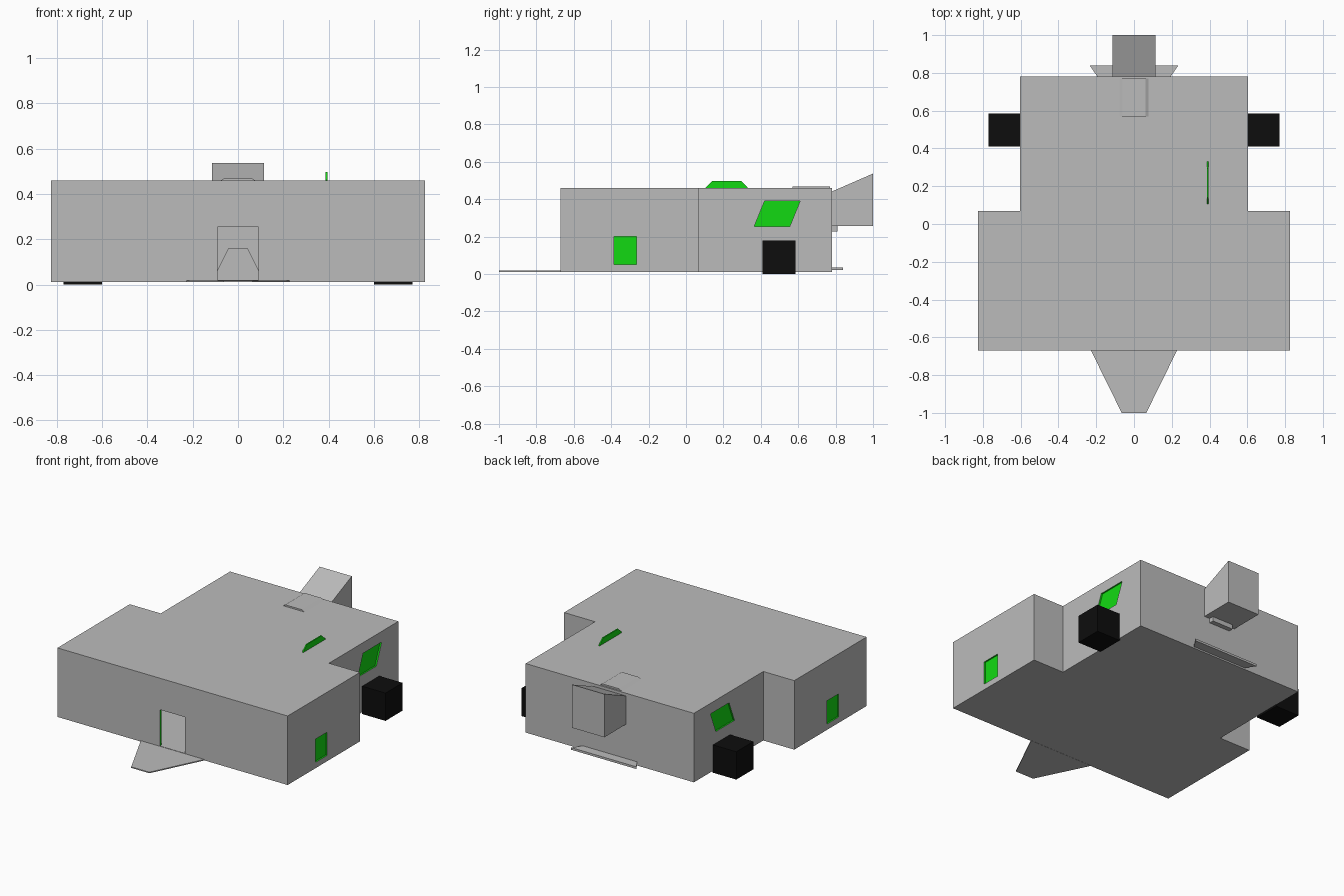
import bpy, bmesh
from mathutils import Vector

if "Cube" in bpy.data.objects:
    bpy.data.objects.remove(bpy.data.objects["Cube"])


def material(name, rgb):
    m = bpy.data.materials.new(name)
    m.diffuse_color = (*rgb, 1)
    m.use_nodes = True
    m.node_tree.nodes["Principled BSDF"].inputs["Base Color"].default_value = m.diffuse_color
    return m


GREY = material("hull grey", (0.5, 0.5, 0.5))
GREEN = material("bright green", (0.006, 0.7, 0.006))
BLACK = material("black", (0.004, 0.004, 0.004))


def prism(name, points, axis, lo, hi, mat):
    """Extrude a 2D outline along an axis (x: y,z  y: x,z  z: x,y)."""
    def place(p, d):
        return {"x": (d, p[0], p[1]), "y": (p[0], d, p[1]), "z": (p[0], p[1], d)}[axis]
    bm = bmesh.new()
    face = bm.faces.new([bm.verts.new(place(p, lo)) for p in points])
    ext = bmesh.ops.extrude_face_region(bm, geom=[face])
    shift = Vector(place((0, 0), hi - lo))
    bmesh.ops.translate(bm, vec=shift,
                        verts=[v for v in ext["geom"] if isinstance(v, bmesh.types.BMVert)])
    bmesh.ops.recalc_face_normals(bm, faces=bm.faces)
    me = bpy.data.meshes.new(name)
    bm.to_mesh(me)
    bm.free()
    me.materials.append(mat)
    ob = bpy.data.objects.new(name, me)
    bpy.context.collection.objects.link(ob)
    return ob


def box(name, x, y, z, mat):
    return prism(name, [(x[0], y[0]), (x[1], y[0]), (x[1], y[1]), (x[0], y[1])], "z", *z, mat)


def cut(target, cutter):
    mod = target.modifiers.new("cut", "BOOLEAN")
    mod.operation, mod.solver, mod.object = "DIFFERENCE", "EXACT", cutter
    mod.material_mode = "TRANSFER"
    bpy.context.view_layer.objects.active = target
    bpy.ops.object.modifier_apply(modifier=mod.name)
    bpy.data.objects.remove(cutter)


def footprint(t):
    """T-shaped hull outline, inset by t."""
    right = [(0.825 - t, -0.67 + t), (0.825 - t, 0.07 - t),
             (0.603 - t, 0.07 - t), (0.603 - t, 0.78 - t)]
    return right + [(-x, y) for x, y in reversed(right)]


# Hollow hull
hull = prism("hull", footprint(0), "z", 0.012, 0.459, GREY)
cut(hull, prism("cutter", footprint(0.015), "z", 0.02, 0.445, GREY))

# Front doorway and recessed green side windows
cut(hull, box("cutter", (-0.09, 0.09), (-0.7, -0.64), (0.02, 0.255), GREEN))
square = [(-0.385, 0.05), (-0.265, 0.05), (-0.265, 0.2), (-0.385, 0.2)]
slanted = [(0.365, 0.255), (0.555, 0.255), (0.61, 0.39), (0.42, 0.39)]
for s in (-1, 1):
    for outline, wall in ((square, 0.825), (slanted, 0.603)):
        a, b = sorted((s * (wall - 0.01), s * (wall + 0.05)))
        cut(hull, prism("cutter", outline, "x", a, b, GREEN))

# Door threshold stays grey like the floor
grey_index = hull.data.materials.find(GREY.name)
for p in hull.data.polygons:
    if p.normal.z > 0.5 and abs(p.center.x) < 0.1 and p.center.y < -0.6:
        p.material_index = grey_index

# Interior partitions
partition = box("partition_front", (-0.405, 0.405), (0.04, 0.05), (0.015, 0.455), GREY)
cut(partition, prism("cutter", [(-0.11, 0.02), (0.11, 0.02), (0.04, 0.16), (-0.04, 0.16)],
                     "y", 0.0, 0.1, GREY))
box("partition_side", (0.397, 0.407), (0.05, 0.36), (0.015, 0.455), GREY)
box("partition_rear", (0.407, 0.592), (0.35, 0.36), (0.015, 0.455), GREY)

# Green hatch standing through the roof
prism("roof_hatch", [(0.105, 0.4), (0.14, 0.36), (0.295, 0.36), (0.33, 0.4),
                     (0.33, 0.462), (0.295, 0.497), (0.14, 0.497), (0.105, 0.462)],
      "x", 0.387, 0.395, GREEN)

# Front ramp and rear ledge
prism("front_ramp", [(-0.23, -0.665), (-0.065, -1.0), (0.065, -1.0), (0.23, -0.665)],
      "z", 0.011, 0.018, GREY)
prism("rear_ledge", [(-0.19, 0.775), (0.19, 0.775), (0.235, 0.84), (-0.235, 0.84)],
      "z", 0.022, 0.036, GREY)

# Rear exhaust with flared top, lower lip and roof duct
prism("rear_exhaust", [(0.77, 0.257), (1.0, 0.257), (1.0, 0.537), (0.77, 0.437)],
      "x", -0.115, 0.115, GREY)
box("exhaust_lip", (-0.075, 0.075), (0.77, 0.81), (0.228, 0.258), GREY)
prism("roof_duct", [(-0.085, 0.455), (0.085, 0.455), (0.06, 0.469), (-0.06, 0.469)],
      "y", 0.57, 0.77, GREY)

# Side blocks at ground level
for s, side in ((-1, "left"), (1, "right")):
    box(side + "_block", sorted((s * 0.6, s * 0.77)), (0.41, 0.585), (0.0, 0.18), BLACK)
